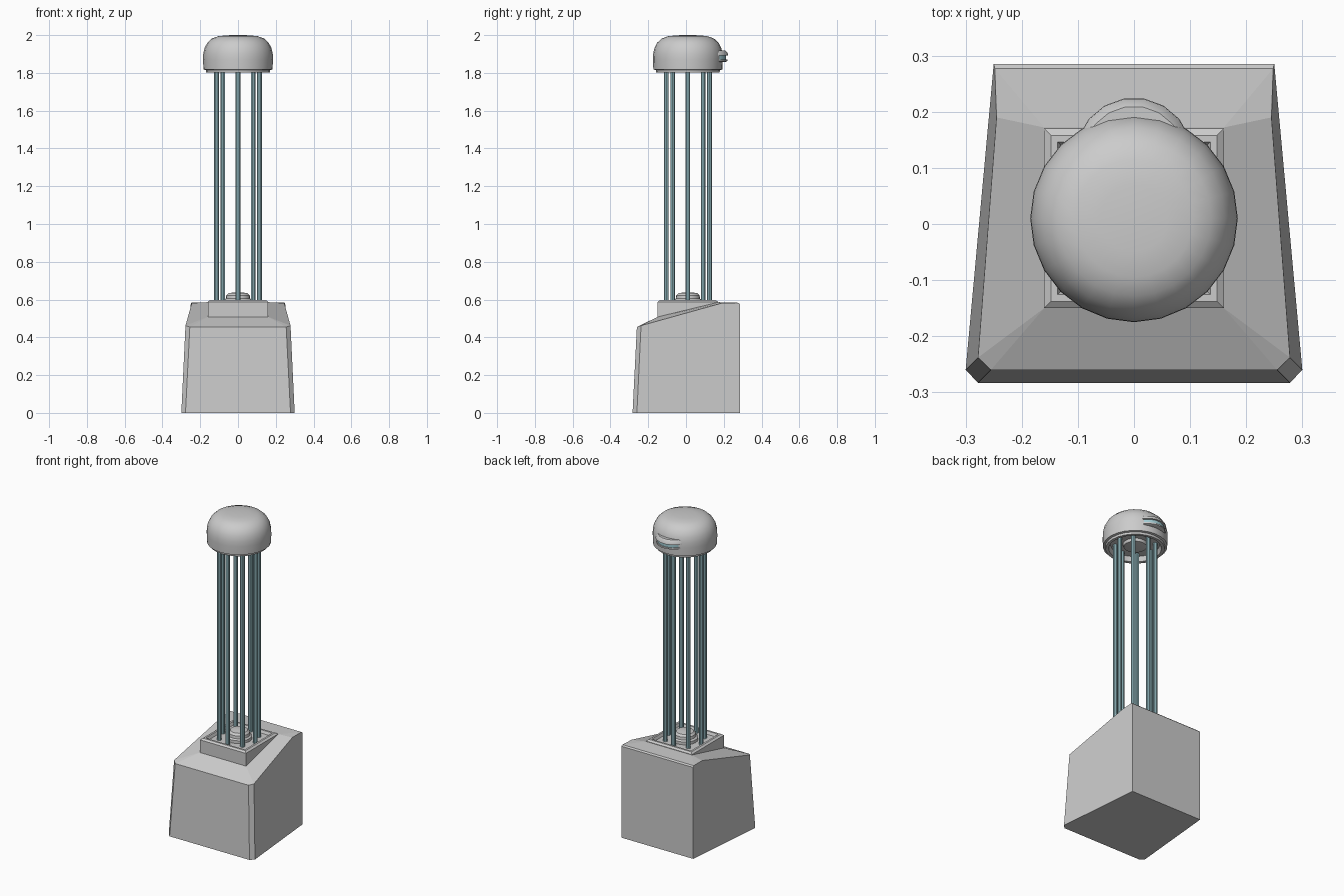
import bpy, bmesh, math

cube = bpy.data.objects.get("Cube")
if cube:
    bpy.data.objects.remove(cube, do_unlink=True)


def material(name, rgb):
    m = bpy.data.materials.new(name)
    m.use_nodes = True
    m.diffuse_color = (*rgb, 1)
    m.node_tree.nodes["Principled BSDF"].inputs["Base Color"].default_value = (*rgb, 1)
    return m


GREY = material("light grey", (0.6, 0.6, 0.6))
TEAL = material("pale teal", (0.36, 0.6, 0.65))
CY = 0.01  # depth of the column axis


def finish(name, bm, mat, smooth=None):
    bmesh.ops.recalc_face_normals(bm, faces=bm.faces)
    me = bpy.data.meshes.new(name)
    bm.to_mesh(me)
    bm.free()
    ob = bpy.data.objects.new(name, me)
    bpy.context.collection.objects.link(ob)
    me.materials.append(mat)
    if smooth:
        bpy.ops.object.select_all(action="DESELECT")
        ob.select_set(True)
        bpy.context.view_layer.objects.active = ob
        bpy.ops.object.shade_smooth_by_angle(angle=math.radians(smooth))
    return ob


def lathe(name, profile, mat, x=0, y=CY, sides=24, smooth=35):
    """Spin (radius, height) pairs round a vertical axis and close both ends."""
    bm = bmesh.new()
    rings = []
    for r, z in profile:
        angles = [math.tau * i / sides for i in range(sides)]
        rings.append([bm.verts.new((x + r * math.cos(a), y + r * math.sin(a), z)) for a in angles])
    for low, high in zip(rings, rings[1:]):
        for i in range(sides):
            j = (i + 1) % sides
            bm.faces.new((low[i], low[j], high[j], high[i]))
    bm.faces.new(rings[0])
    bm.faces.new(rings[-1])
    return finish(name, bm, mat, smooth)


# Tapered plinth with a sloping top and cut front corners
points = {
    "foot_back": (.25, .285, 0), "foot_side": (.3, -.26, 0), "foot_front": (.278, -.283, 0),
    "back": (.25, .285, .575), "ridge": (.248, .277, .583), "fold": (.245, .19, .581),
    "side": (.278, -.238, .462), "front": (.255, -.26, .455),
    "in_back": (.16, .172, .586), "in_front": (.16, -.15, .508),
}
side_faces = [
    "foot_back foot_side side fold ridge back", "foot_side foot_front front side",
    "fold side in_front in_back", "side front in_front", "ridge fold in_back",
]
spans = ["foot_front front", "front in_front", "in_front in_back", "in_back ridge",
         "ridge back", "back foot_back"]
bm = bmesh.new()
left, right = [{k: bm.verts.new((s * x, y, z)) for k, (x, y, z) in points.items()} for s in (1, -1)]
for corner in (left, right):
    for names in side_faces:
        bm.faces.new([corner[n] for n in names.split()])
for span in spans:
    a, b = span.split()
    bm.faces.new((left[a], left[b], right[b], right[a]))
feet = ["foot_back", "foot_side", "foot_front"]
bm.faces.new([left[n] for n in feet] + [right[n] for n in reversed(feet)])
finish("plinth", bm, GREY)

# Square socket with a bevelled rim and a sunken floor
bm = bmesh.new()
loops = []
for half, z in [(.16, .48), (.16, .588), (.148, .597), (.136, .597), (.128, .58)]:
    loops.append([bm.verts.new((sx * half, CY + sy * half, z))
                  for sx, sy in ((1, 1), (-1, 1), (-1, -1), (1, -1))])
for low, high in zip(loops, loops[1:]):
    for i in range(4):
        j = (i + 1) % 4
        bm.faces.new((low[i], low[j], high[j], high[i]))
bm.faces.new(loops[0])
bm.faces.new(loops[-1])
finish("socket", bm, GREY)

# Low round boss in the middle of the socket
lathe("socket_boss", [(.075, .575), (.075, .598), (.064, .605), (.062, .622), (.05, .634), (.02, .638)],
      GREY, sides=20)

# Ring of eight rods
for i in range(8):
    a = math.tau * i / 8
    lathe("rod_%d" % (i + 1), [(.013, .57), (.013, 1.84)], TEAL,
          x=.114 * math.cos(a), y=CY + .114 * math.sin(a), sides=10)

# Domed cap, hollow underneath with a central disc
lathe("cap", [
    (.05, 1.812), (.065, 1.815), (.07, 1.832), (.14, 1.832), (.15, 1.803), (.168, 1.802),
    (.17, 1.815), (.183, 1.818), (.185, 1.87), (.184, 1.9), (.177, 1.932), (.162, 1.96),
    (.138, 1.982), (.105, 1.994), (.06, 1.999), (.01, 2.0),
], GREY, smooth=40)

# Hooded lens on the back of the cap
lathe("lens_brow", [(.105, 1.893), (.104, 1.902), (.09, 1.918)], GREY, y=.12, sides=18)
lathe("lens", [(.094, 1.864), (.094, 1.896)], TEAL, y=.12, sides=18)
lathe("lens_lip", [(.088, 1.857), (.1, 1.862), (.1, 1.871)], GREY, y=.12, sides=18)
